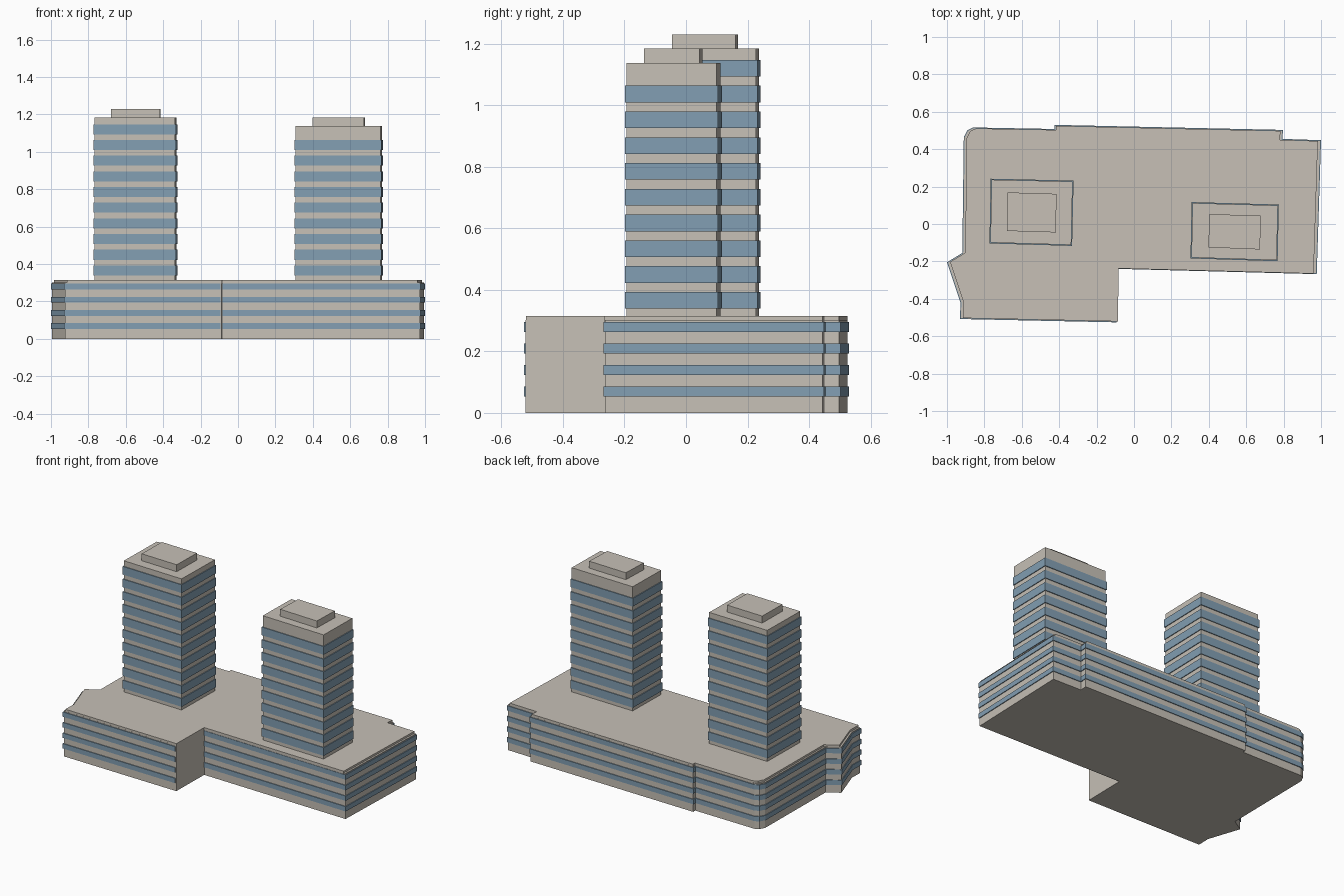
import bpy
import bmesh
from mathutils import Vector

if "Cube" in bpy.data.objects:
    bpy.data.objects.remove(bpy.data.objects["Cube"], do_unlink=True)


def material(name, rgb):
    m = bpy.data.materials.new(name)
    m.use_nodes = True
    m.diffuse_color = (*rgb, 1)
    m.node_tree.nodes["Principled BSDF"].inputs["Base Color"].default_value = (*rgb, 1)
    return m


concrete = material("warm concrete", (0.57, 0.53, 0.47))
glass = material("blue glass", (0.225, 0.345, 0.45))


def inset(outline, amounts):
    """Move each edge of a counter-clockwise outline inward and rejoin the corners."""
    pts = [Vector(p) for p in outline]
    n = len(pts)
    result = []
    for i, p in enumerate(pts):
        a = (p - pts[i - 1]).normalized()
        b = (pts[(i + 1) % n] - p).normalized()
        na, nb = Vector((-a.y, a.x)), Vector((-b.y, b.x))
        da, db = amounts[i - 1], amounts[i]
        det = na.x * nb.y - na.y * nb.x
        result.append(p + Vector((da * nb.y - db * na.y, db * na.x - da * nb.x)) / det)
    return result


def prisms(name, outline, spans, mat):
    """Extrude the outline once for every (bottom, top) span."""
    bm = bmesh.new()
    for low, high in spans:
        base = bm.faces.new([bm.verts.new((p[0], p[1], low)) for p in outline])
        new = bmesh.ops.extrude_face_region(bm, geom=[base], use_keep_orig=True)["geom"]
        verts = [v for v in new if isinstance(v, bmesh.types.BMVert)]
        bmesh.ops.translate(bm, verts=verts, vec=(0, 0, high - low))
    bmesh.ops.recalc_face_normals(bm, faces=bm.faces)
    mesh = bpy.data.meshes.new(name)
    bm.to_mesh(mesh)
    bm.free()
    mesh.materials.append(mat)
    obj = bpy.data.objects.new(name, mesh)
    bpy.context.collection.objects.link(obj)
    return obj


def bands(first, height, step, count):
    return [(first + i * step, first + i * step + height) for i in range(count)]


# Podium: irregular footprint, the side wall of the front recess has no windows
LEDGE = 0.005
footprint = [(-0.93, -0.508), (-0.088, -0.526), (-0.083, -0.24), (0.977, -0.268),
             (1.0, 0.448), (0.793, 0.455), (0.797, 0.503), (-0.425, 0.53),
             (-0.425, 0.508), (-0.86, 0.516), (-0.89, 0.502), (-0.91, 0.465),
             (-0.918, -0.155), (-1.0, -0.205), (-0.928, -0.42)]
BLANK = 1
wall_inset = [0 if i == BLANK else LEDGE for i in range(len(footprint))]
glass_inset = [LEDGE if i == BLANK else 0 for i in range(len(footprint))]
prisms("podium_walls", inset(footprint, wall_inset), [(0, 0.302)], concrete)
prisms("podium_windows", inset(footprint, glass_inset),
       bands(0.053, 0.032, 0.07, 4), glass)
prisms("podium_roof", [(x * 0.983, y * 0.99) for x, y in footprint],
       [(0.295, 0.315)], concrete)


# Towers: window bands stand slightly proud of the walls, plant room on top
def tower(side, outline, plant, top, floors):
    prisms(side + "_tower_walls", inset(outline, [LEDGE] * 4), [(0.305, top)], concrete)
    prisms(side + "_tower_windows", outline, bands(0.339, 0.054, 0.0838, floors), glass)
    prisms(side + "_plant_room", plant, [(top - 0.01, top + 0.046)], concrete)


tower("right",
      [(-0.773, -0.104), (-0.331, -0.117), (-0.323, 0.232), (-0.766, 0.242)],
      [(-0.68, -0.037), (-0.418, -0.045), (-0.414, 0.161), (-0.677, 0.169)], 1.184, 10)
tower("left",
      [(0.302, -0.184), (0.768, -0.199), (0.774, 0.104), (0.308, 0.117)],
      [(0.397, -0.125), (0.673, -0.136), (0.679, 0.044), (0.404, 0.053)], 1.138, 9)
